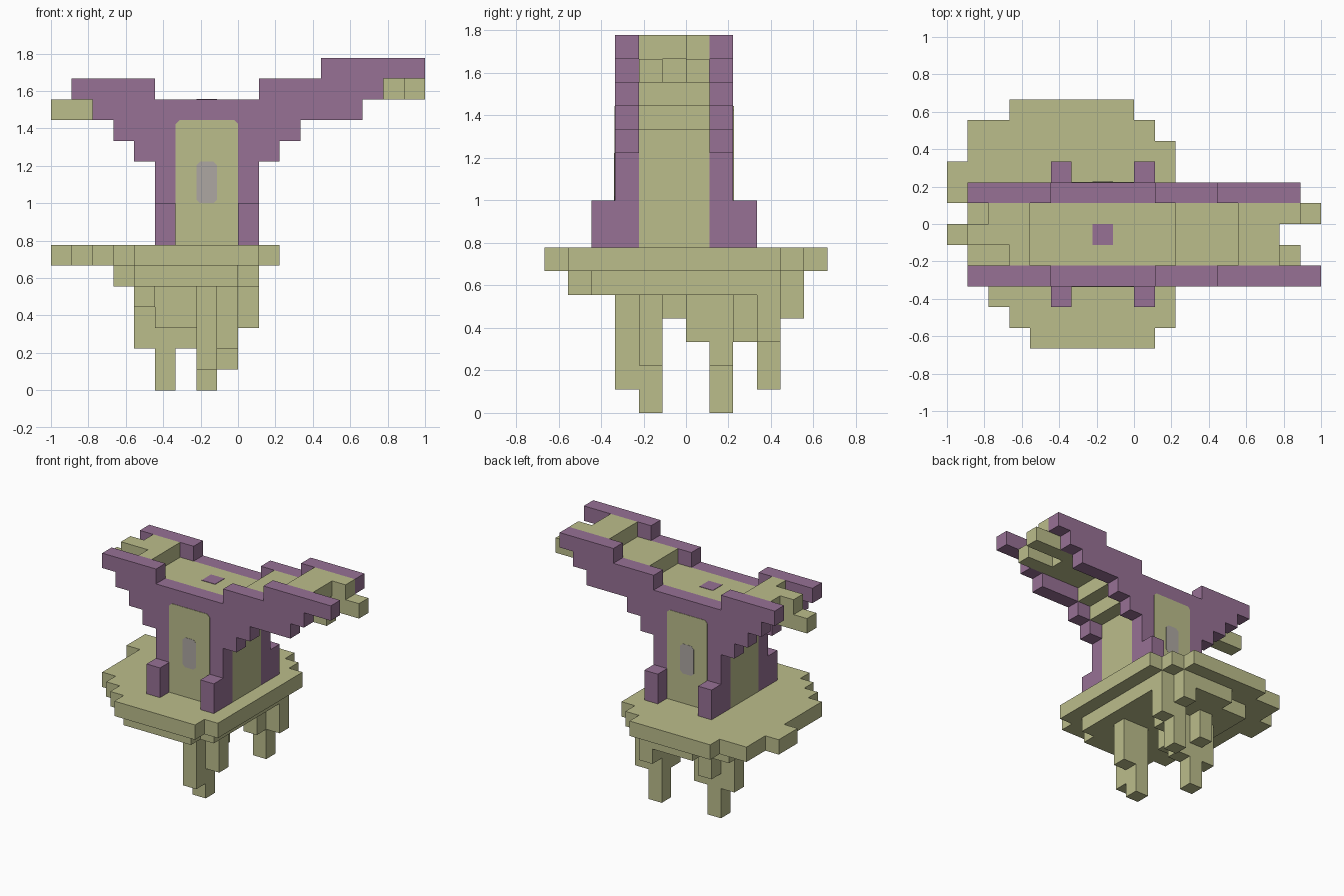
import bpy
import bmesh
from mathutils import Vector

cube = bpy.data.objects.get("Cube")
if cube:
    bpy.data.objects.remove(cube, do_unlink=True)

U = 2 / 18                      # size of one block
ORIGIN = Vector((-9, -6, 0))    # block grid corner


def material(name, rgb):
    m = bpy.data.materials.new(name)
    m.use_nodes = True
    m.diffuse_color = (*rgb, 1)
    m.node_tree.nodes["Principled BSDF"].inputs["Base Color"].default_value = (*rgb, 1)
    return m


olive = material("olive", (0.50, 0.51, 0.26))
purple = material("purple", (0.31, 0.165, 0.30))
grey = material("warm grey", (0.42, 0.39, 0.36))


def block(x0, x1, y0, y1, z0, z1):
    """Set of grid cells filling a box."""
    return {(x, y, z) for x in range(x0, x1) for y in range(y0, y1) for z in range(z0, z1)}


def blocks(*boxes):
    return set().union(*(block(*b) for b in boxes))


def wall(y, tip):
    """Flared side wall with two small pegs at its foot."""
    rows = [(5, 10, 7, 11), (4, 11, 11, 12), (3, 12, 12, 13), (2, 15, 13, 14),
            (1, 5, 14, 15), (10, 16, 14, 15), (13, tip, 15, 16)]
    cells = blocks(*[(a, b, y, y + 1, c, d) for a, b, c, d in rows])
    peg = 2 if y < 5 else 8
    return cells | blocks((5, 6, peg, peg + 1, 7, 9), (9, 10, peg, peg + 1, 7, 9))


# round slab, one row of blocks at a time from front to back
slab_rows = [(4, 10), (3, 11), (2, 11), (1, 11), (1, 11), (1, 11), (1, 11),
             (0, 11), (0, 11), (1, 11), (1, 10), (3, 9)]
slab = blocks(*[(a, b, y, y + 1, 6, 7) for y, (a, b) in enumerate(slab_rows)])

# tower filling between the walls, with stepped arms and ragged ends
core = blocks((5, 10, 4, 7, 7, 12), (4, 11, 4, 7, 12, 13), (3, 12, 4, 7, 13, 14),
              (0, 3, 5, 6, 13, 14), (3, 4, 4, 7, 14, 15), (1, 3, 5, 6, 14, 15),
              (2, 3, 6, 7, 14, 15), (11, 15, 4, 7, 14, 15), (15, 17, 4, 5, 14, 15),
              (15, 18, 6, 7, 14, 15), (14, 16, 4, 7, 15, 16), (16, 17, 6, 7, 15, 16))

under_plate = blocks((3, 10, 2, 10, 5, 6), (4, 9, 1, 2, 5, 6), (5, 9, 10, 11, 5, 6))
front_leg = blocks((7, 8, 3, 4, 1, 5), (7, 8, 4, 5, 0, 5), (8, 9, 4, 5, 2, 5))
right_leg = blocks((5, 6, 7, 8, 0, 5), (4, 5, 7, 8, 2, 5), (6, 7, 7, 8, 2, 5),
                   (5, 7, 6, 7, 3, 5), (4, 5, 5, 7, 4, 5), (5, 6, 8, 9, 3, 5))
left_leg = blocks((8, 9, 9, 10, 1, 5), (8, 9, 8, 9, 3, 5), (9, 10, 9, 10, 3, 5),
                  (8, 9, 10, 11, 4, 5))

parts = {
    "slab": (slab, olive),
    "tower_core": (core, olive),
    "front_wall": (wall(3, 18), purple),
    "back_wall": (wall(7, 17), purple),
    "under_plate": (under_plate, olive),
    "front_leg": (front_leg, olive),
    "right_leg": (right_leg, olive),
    "left_leg": (left_leg, olive),
}
occupied = set().union(*(cells for cells, _ in parts.values()))


def finish(name, bm, mat):
    bmesh.ops.recalc_face_normals(bm, faces=bm.faces)
    me = bpy.data.meshes.new(name)
    bm.to_mesh(me)
    bm.free()
    me.materials.append(mat)
    ob = bpy.data.objects.new(name, me)
    bpy.context.collection.objects.link(ob)
    return ob


def skin(name, cells, mat):
    """Mesh of the exposed block faces."""
    bm = bmesh.new()
    verts = {}

    def vert(p):
        key = tuple(round(c) for c in p)
        if key not in verts:
            verts[key] = bm.verts.new((Vector(key) + ORIGIN) * U)
        return verts[key]

    for cell in sorted(cells):
        for axis in range(3):
            for side in (0, 1):
                n = Vector((0, 0, 0))
                n[axis] = 1
                other = Vector(cell) + n * (2 * side - 1)
                if tuple(int(c) for c in other) in occupied:
                    continue
                a, b = Vector((0, 0, 0)), Vector((0, 0, 0))
                a[(axis + 1) % 3] = 1
                b[(axis + 2) % 3] = 1
                p = Vector(cell) + n * side
                quad = [p, p + a, p + a + b, p + b]
                if not side:
                    quad.reverse()
                bm.faces.new([vert(q) for q in quad])
    me = bpy.data.meshes.new(name)
    bm.to_mesh(me)
    bm.free()
    me.materials.append(mat)
    bpy.context.collection.objects.link(bpy.data.objects.new(name, me))


for name, (cells, mat) in parts.items():
    skin(name, cells, mat)


def plate(name, x0, x1, z0, z1, y, lift, mat, cut, low_cut=0):
    """Thin upright plate with clipped corners, centred on plane y."""
    c, d = cut, low_cut
    outline = [(x0 + d, z0), (x1 - d, z0), (x1, z0 + d), (x1, z1 - c),
               (x1 - c, z1), (x0 + c, z1), (x0, z1 - c), (x0, z0 + d)]
    bm = bmesh.new()
    face = bm.faces.new([bm.verts.new((x, y - lift, z)) for x, z in outline])
    out = bmesh.ops.extrude_face_region(bm, geom=[face])
    moved = [v for v in out["geom"] if isinstance(v, bmesh.types.BMVert)]
    bmesh.ops.translate(bm, verts=moved, vec=(0, 2 * lift, 0))
    bmesh.ops.remove_doubles(bm, verts=bm.verts, dist=1e-5)
    finish(name, bm, mat)


# painted doorway and window on both walls
for side, y in (("front", -3 * U), ("back", 2 * U)):
    plate(side + "_panel", -3 * U, 0, 7 * U, 13 * U, y, 0.003, olive, 0.02)
    plate(side + "_window", -2 * U, -U, 9 * U, 11 * U, y, 0.0045, grey, 0.02, 0.02)

# painted square on the roof
bpy.ops.mesh.primitive_cube_add(size=1, location=(-1.5 * U, -0.5 * U, 14 * U))
roof_square = bpy.context.object
roof_square.name = "roof_square"
roof_square.scale = (U, U, 0.006)
roof_square.data.materials.append(purple)
